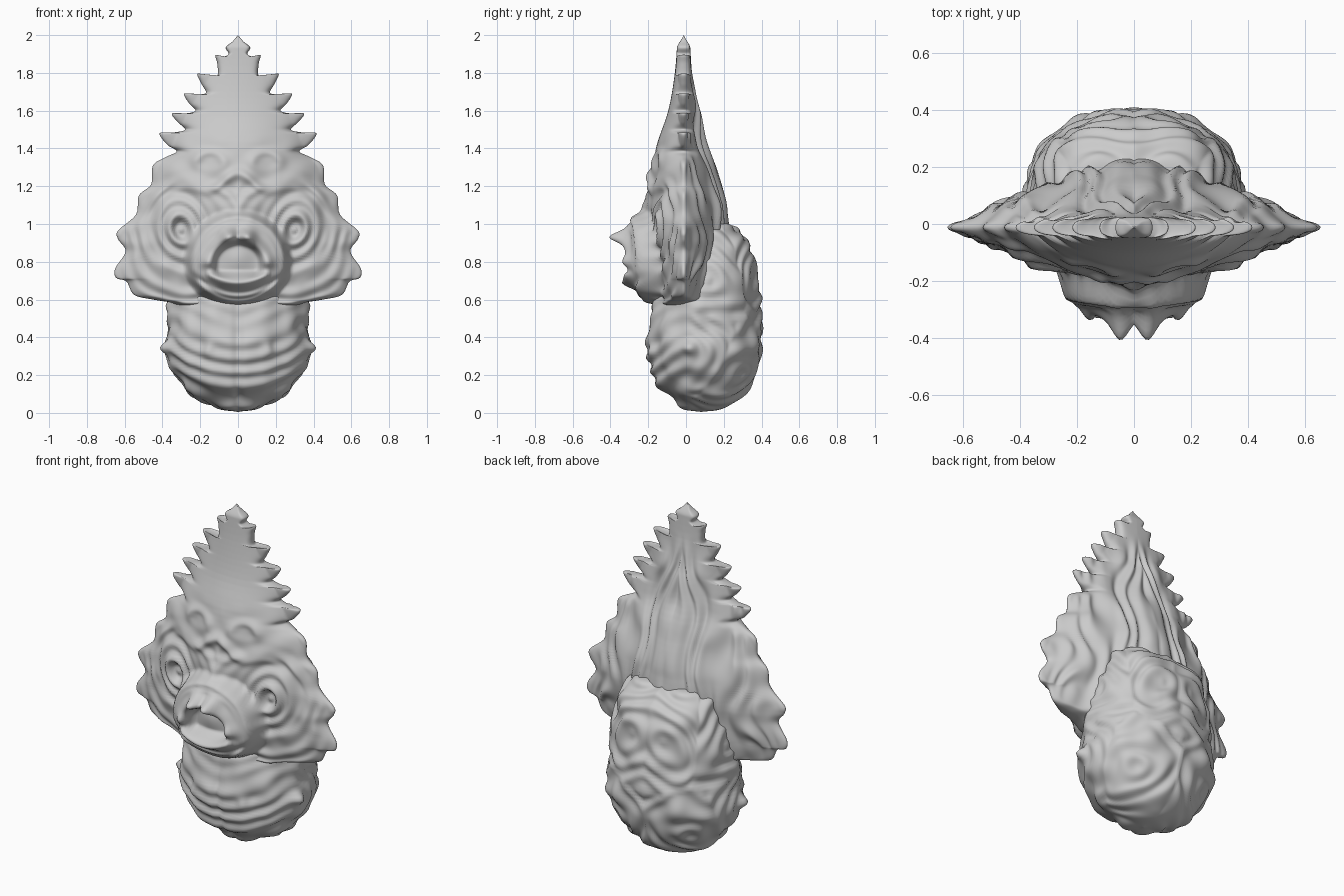
import bpy, bmesh, math
from mathutils import Vector, noise

if "Cube" in bpy.data.objects:
    bpy.data.objects.remove(bpy.data.objects["Cube"])


def spline(keys, n):
    """Catmull-Rom samples through tuples, n per span."""
    out = []
    for i in range(len(keys) - 1):
        p = [keys[max(0, min(len(keys) - 1, i + k))] for k in (-1, 0, 1, 2)]
        for j in range(n):
            u = j / n
            out.append([b + 0.5 * u * (c - a + u * (2*a - 5*b + 4*c - d + u * (3*(b - c) + d - a)))
                        for a, b, c, d in zip(*p)])
    out.append(list(keys[-1]))
    return out


def step(a, b, v):
    u = max(0.0, min(1.0, (v - a) / (b - a)))
    return u * u * (3 - 2 * u)


def bump(d, w):
    return math.exp(-(d / w) ** 2)


def lookup(table, z):
    for (z0, a), (z1, b) in zip(table, table[1:]):
        if z <= z1:
            u = max(0.0, (z - z0) / (z1 - z0))
            return a + (b - a) * u
    return table[-1][1]


def warp(x, y, z, s):
    return noise.noise(Vector((x * s, y * s, z * s)))


# depth at the centre line, and smooth width inside the spines
FRONT = spline([(.5, .08), (.62, .10), (.8, .105), (1, .12), (1.2, .135), (1.4, .115), (1.6, .05), (1.8, .015), (2, 0)], 6)
BACK = spline([(.5, .06), (.8, .16), (1, .20), (1.2, .165), (1.4, .085), (1.6, .045), (1.8, .012), (2, 0)], 6)
WIDTH = spline([(.5, .48), (.6, .55), (.8, .63), (1, .59), (1.2, .49), (1.4, .36), (1.6, .26), (1.8, .14), (2, .06)], 6)


def base(table, x, z, t, power):
    dome = max(0, 1 - (x / lookup(WIDTH, z)) ** power)
    return lookup(table, z) * dome * (1 - t ** 16) + .032 * math.sqrt(max(0, 1 - t ** 8))


def face_depth(x, z, t):
    """How far the face stands out towards the viewer."""
    d = base(FRONT, x, z, t, 2)
    fade = 1 - step(.85, 1, t)
    n = warp(x, 0, z, 5)
    # eye rings
    ex, ez = x - .30, z - .97
    r = math.hypot(ex * 1.05, (ez - .25 * ex) * .85)
    e = .013 * math.cos(2 * math.pi * (r - .066) / .066 + n) * bump(max(0, r - .09), .09)
    d += (e + .02 * bump(r - .07, .05) - .012 * bump(r, .03)) * fade
    # brow ridges, forehead swirls and bridge
    brow = 1.215 + .05 * math.cos(x * 18) * bump(x, .3)
    d += .024 * bump(z - brow, .03) * (1 - step(.2, .34, x)) * fade
    q = math.hypot((x - .15) * .8, z - 1.32)
    d += .014 * bump(q - .06, .025) * step(1.26, 1.34, z)
    d += .06 * bump(x, .14) * bump(z - 1.07, .09) + .01 * bump(z - 1.16, .02) * bump(x, .08)
    # cheek folds
    c = math.hypot(x - .25, z - .98)
    d += .006 * math.sin(c * 80 + 4 * n) * step(.17, .25, c) * fade * (1 - step(1.15, 1.3, z))
    d += .014 * warp(x, 3, z, 9) * fade * (1 - step(1.35, 1.5, z))
    # muzzle
    m = math.hypot(x / .285, (z - .80) / (.25 if z < .8 else .275))
    mask = 1 - step(.80, 1.03, m)
    mz = .25 + .035 * (1 - min(1, (x / .28) ** 2)) - .09 * (1 - step(.55, .68, z))
    # upper lip arch with drooping ends and two nose tips
    rho = math.hypot(x, (z - .79) * 1.1)
    lip = step(.74, .80, z)
    mz += (.025 + .04 * bump(x - .05, .06)) * bump(rho - .155, .032) * lip
    mz += .025 * bump(math.hypot(x - .16, z - .80), .035)
    mz += .055 * bump(math.hypot(x - .052, z - .945), .038)
    mz -= .06 * (1 - step(.105, .14, rho)) * step(.71, .76, z)
    mz += .025 * bump(math.hypot(x, z - .82), .08)
    mz += .015 * bump(math.hypot(x - .07, z - 1.045), .025)
    # lower lip and chin fold
    span = 1 - step(.14, .19, x)
    mz += .04 * bump(z - (.69 + 1.8 * x * x), .024) * span
    mz -= .02 * bump(z - (.64 + 1.5 * x * x), .02)
    mz += .007 * math.cos(m * 36) * step(.66, .8, m)
    return d + (max(mz, d) - d) * mask * (1 - step(.97, 1, t) * (z < .7))


def back_depth(x, z, t):
    d = base(BACK, x, z, t, 1.35)
    fade = (1 - step(.75, 1, t)) * (1 - step(1.6, 1.85, z))
    n = warp(x, 5, z * .6, 5)
    return d + fade * (.010 * math.sin(x * 60 + 9 * n + 4 * (z - 1)) + .022 * warp(x, 9, z * .7, 8))


def finish(bm, name):
    bmesh.ops.remove_doubles(bm, verts=bm.verts, dist=.0004)
    bmesh.ops.recalc_face_normals(bm, faces=bm.faces)
    me = bpy.data.meshes.new(name)
    bm.to_mesh(me)
    bm.free()
    me.polygons.foreach_set("use_smooth", [True] * len(me.polygons))
    ob = bpy.data.objects.new(name, me)
    bpy.context.collection.objects.link(ob)
    return ob


def skin(bm, rows, closed=False):
    for a, b in zip(rows, rows[1:]):
        n = len(a)
        for i in range(n if closed else n - 1):
            j = (i + 1) % n
            bm.faces.new((a[i], a[j], b[j], b[i]))


# spiny crest with face: half outline from tip down to chin
outline = spline([
    (0, 2), (.03, 1.965), (.065, 1.935), (.05, 1.90), (.085, 1.885), (.12, 1.895), (.11, 1.85), (.11, 1.785),
    (.16, 1.785), (.215, 1.795), (.195, 1.745), (.17, 1.695), (.22, 1.685), (.285, 1.69), (.26, 1.64),
    (.225, 1.60), (.28, 1.585), (.35, 1.585), (.32, 1.54), (.28, 1.50), (.34, 1.485), (.415, 1.48),
    (.375, 1.42), (.325, 1.385), (.38, 1.355), (.45, 1.31), (.46, 1.21), (.525, 1.15), (.54, 1.05),
    (.635, .965), (.635, .92), (.595, .855), (.65, .765), (.645, .715), (.59, .695), (.55, .625), (.45, .60),
    (.36, .585), (.28, .56), (.14, .552), (0, .55)], 6)
spine = [p[1] for p in outline]
for _ in range(250):
    spine = [spine[0]] + [(a + b + c) / 3 for a, b, c in zip(spine, spine[1:], spine[2:])] + [spine[-1]]

bm = bmesh.new()
STEPS = 60
for depth, sign in ((face_depth, -1), (back_depth, 1)):
    rows = []
    for (ox, oz), sz in zip(outline, spine):
        row = []
        for k in range(STEPS + 1):
            t = 1 - (1 - k / STEPS) ** 1.25
            x, z = max(0, ox) * t, sz + (oz - sz) * t
            taper = step(-.01, .07, 2.0 - z) * (.35 + .65 * step(.545, .585, z))
            row.append(bm.verts.new((x, -.012 + sign * depth(x, z, t) * taper, z)))
        rows.append(row)
    skin(bm, rows)
crest = finish(bm, "crest_face")
mir = crest.modifiers.new("mirror", 'MIRROR')
mir.use_clip = True
mir.merge_threshold = .001

# bulbous body: height, half width, front, back
body = spline([
    (.005, .002, .079, .081), (.02, .085, -.01, .18), (.055, .18, -.07, .26), (.12, .27, -.135, .325),
    (.22, .345, -.185, .375), (.35, .383, -.20, .40), (.5, .37, -.195, .40), (.65, .355, -.16, .385),
    (.8, .325, -.06, .36), (.91, .285, 0, .325), (.975, .24, .03, .275), (1.0, .15, .08, .22),
    (1.005, .002, .139, .141)], 9)
SWIRLS = [Vector(p) for p in ((.25, .33, .2), (.36, .12, .7), (.1, .38, .75), (.38, .02, .34))]
SEG = 200


def wrinkle(p):
    """Flowing folds around a few centres; smile-shaped grooves on the front."""
    q = Vector((abs(p.x), p.y, p.z))
    n = warp(q.x, q.y, q.z, 4)
    d = min((q - s).length for s in SWIRLS)
    swirl = .007 * math.cos(d * 70 + 7 * n)
    smile = .009 * math.sin(70 * (q.z - 1.1 * q.x * q.x) + 3 * n) * (1 - .6 * step(.33, .45, q.z))
    f = step(-.02, .08, q.y)
    h = smile * (1 - f) + swirl * f + .02 * warp(q.x, q.y, q.z, 8)
    h += .035 * bump((q - Vector((.385, .02, .345))).length, .035)
    h += .02 * bump((q - Vector((.16, -.19, .34))).length, .03)
    return h - .012 * bump(q.x, .025) * (1 - f)


bm = bmesh.new()
rows = []
for z, w, yf, yb in body:
    cy, ry = (yf + yb) / 2, (yb - yf) / 2
    row = []
    for i in range(SEG):
        a = 2 * math.pi * i / SEG
        c, s = math.cos(a), math.sin(a)
        e = .94
        p = Vector((w * math.copysign(abs(c) ** e, c), cy + ry * math.copysign(abs(s) ** e, s), z))
        n = Vector((c, s, (z - .45) * .9)).normalized()
        p += n * wrinkle(p) * min(1, w / .15)
        p.z = max(0, p.z)
        row.append(bm.verts.new(p))
    rows.append(row)
skin(bm, rows, True)
bm.faces.new(rows[0])
bm.faces.new(rows[-1])
finish(bm, "body")
